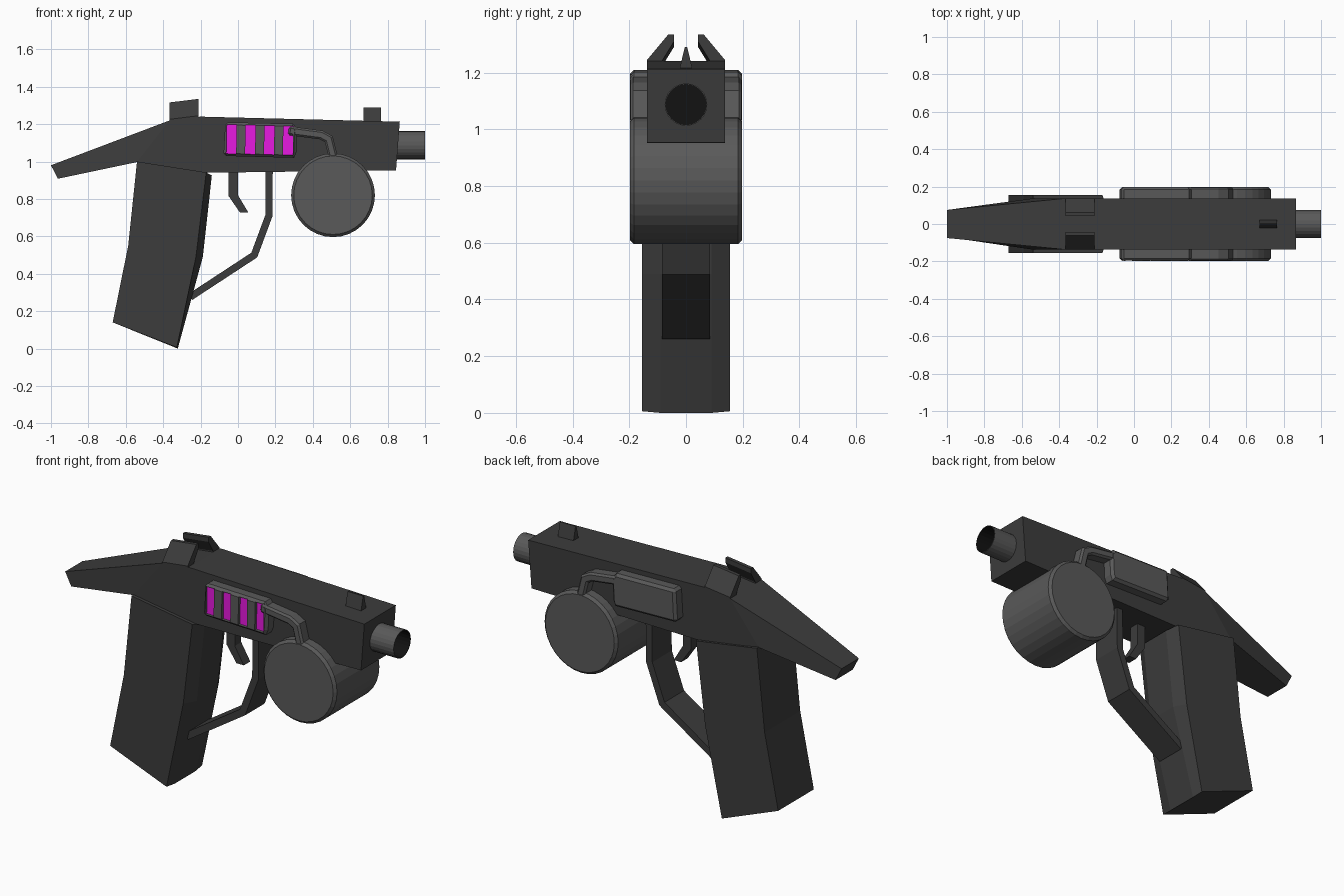
import bpy, bmesh, math
from mathutils import Vector

if "Cube" in bpy.data.objects:
    bpy.data.objects.remove(bpy.data.objects["Cube"])


def material(name, *rgb):
    m = bpy.data.materials.new(name)
    m.diffuse_color = (*rgb, 1)
    m.use_nodes = True
    m.node_tree.nodes["Principled BSDF"].inputs["Base Color"].default_value = m.diffuse_color
    return m


dark = material("dark_grey", 0.045, 0.045, 0.045)
mid = material("mid_grey", 0.1, 0.1, 0.1)
black = material("black", 0.006, 0.006, 0.006)
glow = material("magenta", 0.8, 0.01, 0.75)


def loft(name, rings, mat=dark, bevel=0.0):
    """Skin a list of equal-length point rings and cap both ends."""
    bm = bmesh.new()
    vs = [[bm.verts.new(p) for p in ring] for ring in rings]
    n = len(rings[0])
    for a, b in zip(vs, vs[1:]):
        for i in range(n):
            j = (i + 1) % n
            bm.faces.new((a[i], a[j], b[j], b[i]))
    bm.faces.new(vs[0])
    bm.faces.new(vs[-1])
    bmesh.ops.recalc_face_normals(bm, faces=bm.faces)
    me = bpy.data.meshes.new(name)
    bm.to_mesh(me)
    bm.free()
    me.materials.append(mat)
    ob = bpy.data.objects.new(name, me)
    bpy.context.collection.objects.link(ob)
    if bevel:
        m = ob.modifiers.new("edge_bevel", 'BEVEL')
        m.width = bevel
        m.segments = 1
        m.limit_method = 'ANGLE'
        m.angle_limit = math.radians(75)
    return ob


def plate(name, pts, y0, y1, mat=dark, bevel=0.0):
    """Extrude an x-z profile along y."""
    return loft(name, [[(x, y, z) for x, z in pts] for y in (y0, y1)], mat, bevel)


def strip(path, w):
    """Outline of a constant-width band along an x-z path."""
    p = [Vector(q) for q in path]
    left, right = [], []
    for i, q in enumerate(p):
        d0 = (q - p[max(i - 1, 0)]).normalized()
        d1 = (p[min(i + 1, len(p) - 1)] - q).normalized()
        t = (d0 + d1).normalized()
        d = d1 if d1.length > 0 else d0
        nrm = Vector((-t.y, t.x))
        k = w / 2 / max(0.5, t.dot(d))
        left.append(tuple(q + nrm * k))
        right.append(tuple(q - nrm * k))
    return left + right[::-1]


def circle(r, n):
    return [(r * math.cos(2 * math.pi * i / n), r * math.sin(2 * math.pi * i / n)) for i in range(n)]


# Receiver with tapered tail: top x/z, bottom x/z, half width
sections = [(-1.0, 0.98, -0.963, 0.908, 0.075), (-0.365, 1.22, -0.54, 0.997, 0.137),
            (-0.2, 1.24, -0.165, 0.94, 0.137), (0.865, 1.213, 0.845, 0.953, 0.137)]
loft("receiver", [[(xt, -w, zt), (xt, w, zt), (xb, w, zb), (xb, -w, zb)]
                  for xt, zt, xb, zb, w in sections])

# Grip with a raised front ridge: back, side front, ridge
levels = [((-0.54, 1.0), (-0.17, 0.942), (-0.14, 0.925)),
          ((-0.587, 0.55), (-0.225, 0.49), (-0.188, 0.49)),
          ((-0.67, 0.14), (-0.327, 0.006), (-0.322, 0.0))]
loft("grip", [[(b[0], -0.155, b[1]), (s[0], -0.155, s[1]), (f[0], -0.09, f[1]),
               (f[0], 0.09, f[1]), (s[0], 0.155, s[1]), (b[0], 0.155, b[1])]
              for b, s, f in levels])

# Trigger guard and trigger
plate("trigger_guard", strip([(0.167, 0.96), (0.165, 0.71), (0.087, 0.5), (-0.255, 0.276)], 0.038),
      -0.085, 0.085)
plate("trigger", [(-0.05, 0.95), (0.0, 0.95), (0.0, 0.82), (0.055, 0.728), (0.01, 0.728), (-0.05, 0.815)],
      -0.028, 0.028)

# Drum across the body
plate("drum", [(0.508 + x, 0.82 + z) for x, z in circle(0.224, 32)], -0.198, 0.198, mid, 0.014)

# Side panels and feed pipes on both sides
panels = {}
for side, s in (("front", -1), ("back", 1)):
    panels[side] = plate(side + "_panel", [(-0.078, 1.03), (-0.068, 1.21), (0.295, 1.202), (0.318, 1.17),
                                           (0.312, 1.05), (0.3, 1.02)], s * 0.12, s * 0.198, mid, 0.014)
    plate(side + "_feed_pipe", strip([(0.27, 1.165), (0.445, 1.142), (0.485, 1.12), (0.515, 1.0)], 0.048),
          s * 0.12, s * 0.196, mid, 0.01)

# Glowing bars sunk into slots of the front panel
for i in range(4):
    x, z = -0.06 + i * 0.101, 1.197 - i * 0.002
    outline = [(x, z), (x + 0.053, z), (x + 0.05, z - 0.157), (x - 0.003, z - 0.155)]
    plate("glow_bar_%d" % (i + 1), outline, -0.182, -0.17, glow)
    slot = plate("slot_cutter_%d" % (i + 1), outline, -0.25, -0.175)
    slot.hide_render = True
    slot.hide_viewport = True
    cut = panels["front"].modifiers.new("slot", 'BOOLEAN')
    cut.operation = 'DIFFERENCE'
    cut.object = slot

# Hollow barrel with a dark bore
n = 24
barrel = loft("barrel", [[(x, y, 1.087 + z) for y, z in circle(r, n)]
                         for x, r in ((0.8, 0.075), (1.0, 0.075), (1.0, 0.071), (0.868, 0.071))], mid)
barrel.data.materials.append(black)
for f in barrel.data.polygons:
    if f.index >= 2 * n and f.center.x > 0.85:
        f.material_index = 1

# Rear sight blades
blade = [(0.137, 1.215), (0.137, 1.24), (0.062, 1.33), (0.042, 1.33), (0.042, 1.305), (0.082, 1.24), (0.082, 1.215)]
for side, s in (("front", -1), ("back", 1)):
    loft(side + "_rear_sight", [[(x, s * y, z + dz) for y, z in blade]
                                for x, dz in ((-0.365, -0.014), (-0.21, 0.005))])

# Front sight
post = [(-0.026, 1.2), (-0.004, 1.29), (0.004, 1.29), (0.026, 1.2)]
loft("front_sight", [[(x, y, z) for y, z in post] for x in (0.67, 0.765)])
